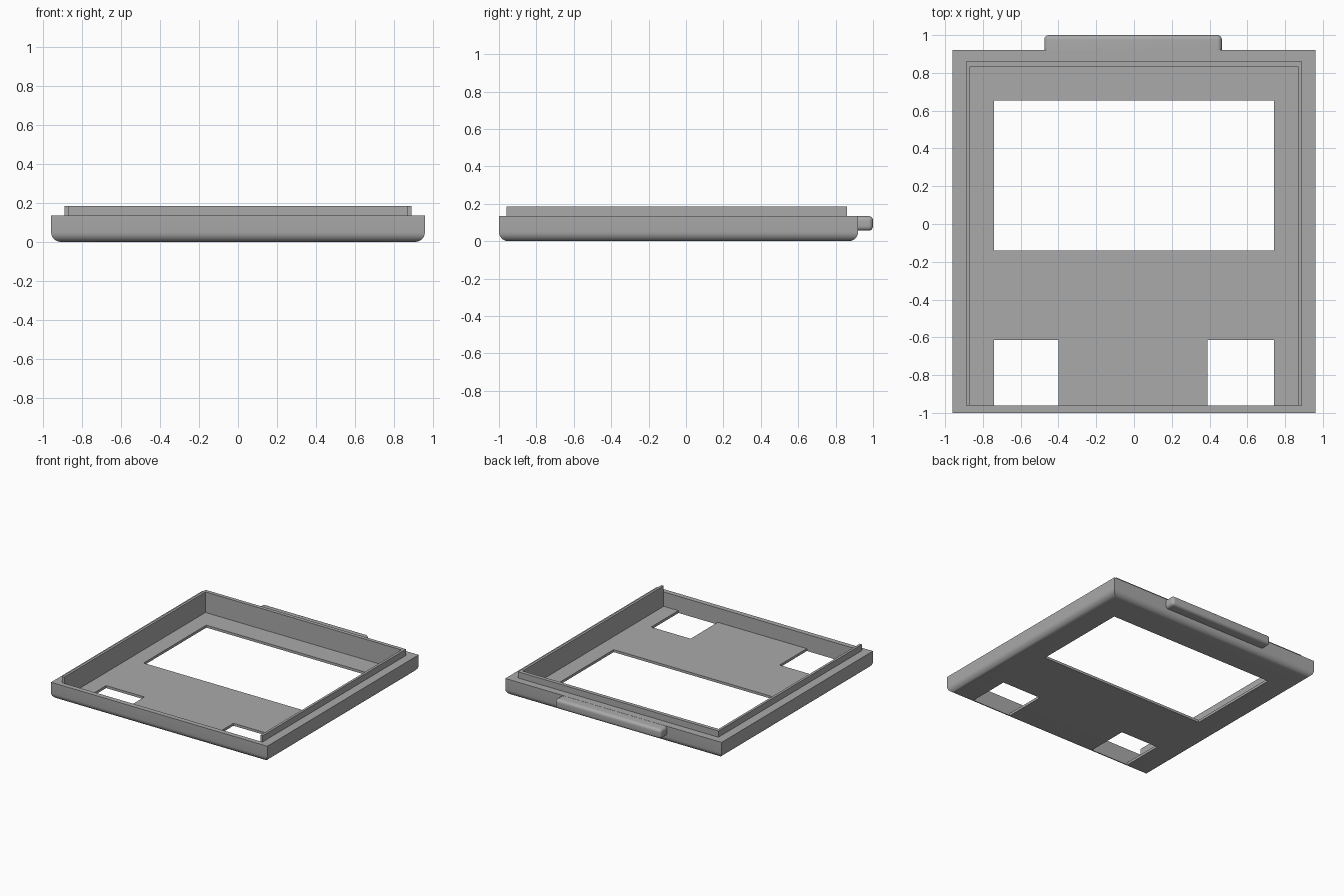
import bpy
import bmesh
from math import radians

if "Cube" in bpy.data.objects:
    bpy.data.objects.remove(bpy.data.objects["Cube"], do_unlink=True)

grey = bpy.data.materials.new("plain_grey")
grey.use_nodes = True
grey.diffuse_color = (0.4, 0.4, 0.4, 1)
grey.node_tree.nodes["Principled BSDF"].inputs["Base Color"].default_value = (0.4, 0.4, 0.4, 1)


def box(name, x, y, z, radius=0, rounded=None):
    """Box from axis ranges; edges picked by the rounded rule get a bevel."""
    bm = bmesh.new()
    bmesh.ops.create_cube(bm, size=1)
    for v in bm.verts:
        v.co = [r[0] if c < 0 else r[1] for c, r in zip(v.co, (x, y, z))]
    if rounded:
        edges = [e for e in bm.edges if rounded(*e.verts)]
        bmesh.ops.bevel(bm, geom=edges, offset=radius, segments=6,
                        profile=0.5, affect='EDGES')
    mesh = bpy.data.meshes.new(name)
    bm.to_mesh(mesh)
    bm.free()
    mesh.materials.append(grey)
    obj = bpy.data.objects.new(name, mesh)
    bpy.context.collection.objects.link(obj)
    return obj


def combine(target, other, operation):
    """Apply a boolean and drop the helper."""
    bpy.context.view_layer.objects.active = target
    mod = target.modifiers.new(operation.lower(), 'BOOLEAN')
    mod.operation = operation
    mod.solver = 'EXACT'
    mod.object = other
    bpy.ops.object.modifier_apply(modifier=mod.name)
    bpy.data.objects.remove(other, do_unlink=True)


def smooth(obj):
    bpy.ops.object.select_all(action='DESELECT')
    obj.select_set(True)
    bpy.context.view_layer.objects.active = obj
    bpy.ops.object.shade_smooth_by_angle(angle=radians(30))


FRONT = -0.96   # inner face of the front wall
FLOOR = 0.02    # top of the thin floor

# Shell with a rounded underside
shell = box("case_shell", (-0.96, 0.96), (-1, 0.92), (0, 0.135), 0.05,
            lambda a, b: a.co.z < 0.01 and b.co.z < 0.01)

# Raised lip, left open along the front once hollowed
combine(shell, box("lip", (-0.89, 0.89), (FRONT, 0.86), (0.1, 0.185)), 'UNION')
combine(shell, box("cavity", (-0.87, 0.87), (FRONT, 0.83), (FLOOR, 0.3)), 'DIFFERENCE')

# Screen window and the two front openings
for x, y in (((-0.74, 0.74), (-0.14, 0.655)),
             ((-0.74, -0.4), (FRONT, -0.615)),
             ((0.39, 0.74), (FRONT, -0.615))):
    combine(shell, box("opening", x, y, (-0.1, 0.1)), 'DIFFERENCE')
smooth(shell)

# Rounded tab on the back edge
tab = box("back_tab", (-0.475, 0.465), (0.91, 1), (0.056, 0.134), 0.024,
          lambda a, b: a.co.y > 0.95 or b.co.y > 0.95)
smooth(tab)
